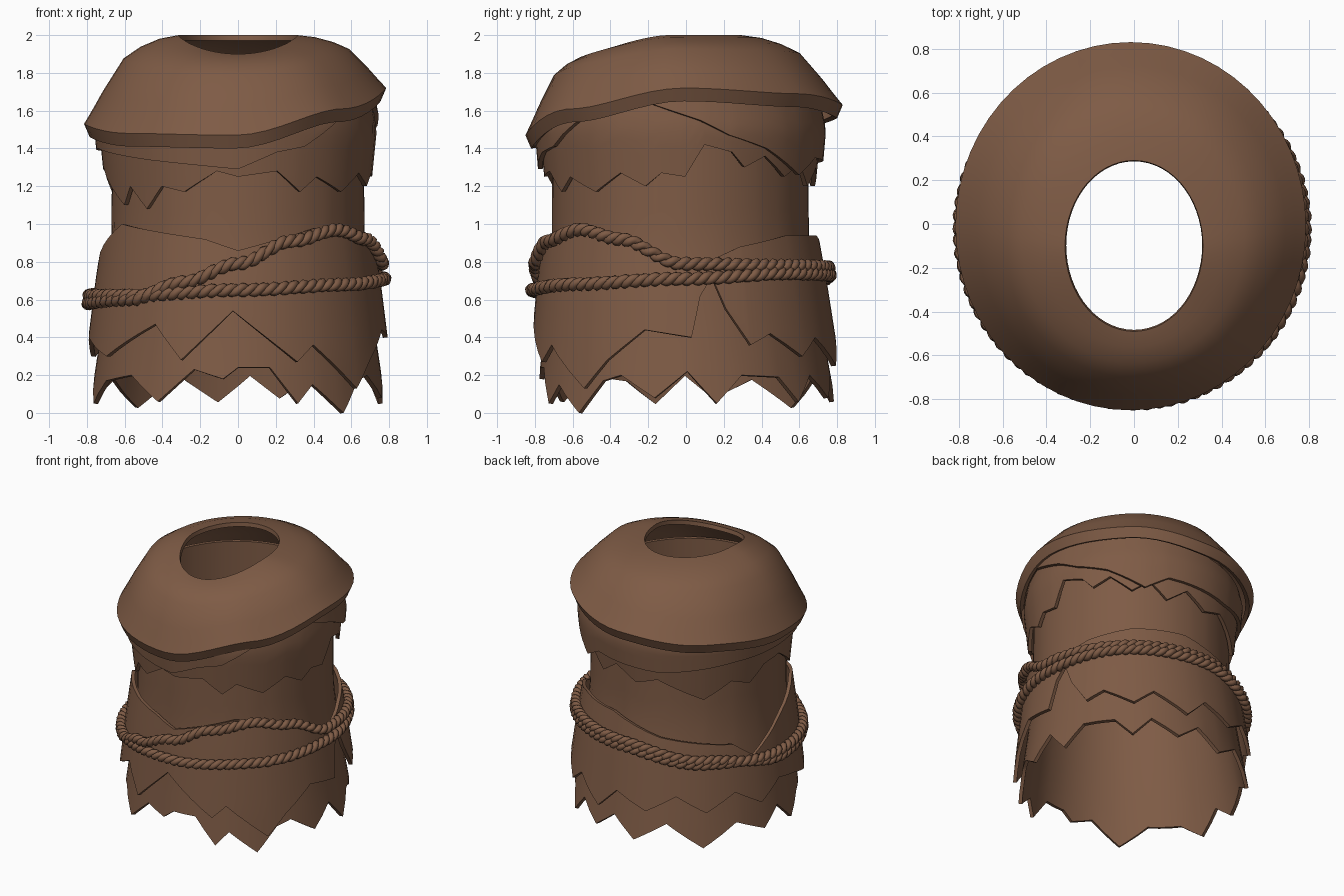
import bpy
import math
from mathutils import Vector

cube = bpy.data.objects.get("Cube")
if cube:
    bpy.data.objects.remove(cube, do_unlink=True)

# One brown cloth colour for everything
brown = bpy.data.materials.new("brown_cloth")
brown.use_nodes = True
brown.diffuse_color = (0.21, 0.105, 0.06, 1)
brown.node_tree.nodes["Principled BSDF"].inputs["Base Color"].default_value = brown.diffuse_color
brown.node_tree.nodes["Principled BSDF"].inputs["Roughness"].default_value = 0.9


def around(points, angle, smooth=False):
    """Interpolate (degrees, height in hundredths) pairs around a closed loop."""
    points = sorted((a % 360, z) for a, z in points)
    points = [(points[-1][0] - 360, points[-1][1])] + points + [(points[0][0] + 360, points[0][1])]
    angle %= 360
    for (a, low), (b, high) in zip(points, points[1:]):
        if a <= angle <= b:
            f = (angle - a) / max(b - a, 1e-6)
            if smooth:
                f = f * f * (3 - 2 * f)
            return (low + (high - low) * f) / 100


def along(profile, z):
    """Radius at a height, from (height, radius) pairs going up."""
    if z <= profile[0][0]:
        return profile[0][1]
    for (a, low), (b, high) in zip(profile, profile[1:]):
        if z <= b:
            return low + (high - low) * (z - a) / (b - a)
    return profile[-1][1]


def place(angle, radius, z):
    """Point on a slightly deep oval; zero degrees is the front, then towards +x."""
    t = math.radians(angle)
    shift = -0.03 * min(z, 1)
    return Vector((radius * math.sin(t), shift - radius * 1.015 * math.cos(t), z))


def shell(name, rings, thickness):
    """Join closed rings, listed from bottom to top, into a thick cloth wall."""
    n = len(rings[0])
    verts = [p for ring in rings for p in ring]
    faces = []
    for j in range(len(rings) - 1):
        for i in range(n):
            k = (i + 1) % n
            faces.append((j * n + i, j * n + k, (j + 1) * n + k, (j + 1) * n + i))
    mesh = bpy.data.meshes.new(name)
    mesh.from_pydata(verts, [], faces)
    mesh.materials.append(brown)
    obj = bpy.data.objects.new(name, mesh)
    bpy.context.collection.objects.link(obj)
    bpy.ops.object.select_all(action="DESELECT")
    obj.select_set(True)
    bpy.context.view_layer.objects.active = obj
    wall = obj.modifiers.new("thickness", "SOLIDIFY")
    wall.thickness = thickness
    wall.offset = -1
    bpy.ops.object.modifier_apply(modifier=wall.name)
    bpy.ops.object.shade_smooth_by_angle(angle=math.radians(35))
    return obj


def cloth(name, top, hem, profile, thickness=0.025, rows=6):
    """Cloth layer between a top line and a torn hem."""
    corners = {a % 360 for a, z in hem} | {a % 360 for a, z in top if len(top) < 20}
    grid = {a for a in range(0, 360, 6) if all(abs(a - c) > 2 for c in corners)}
    angles = sorted(corners | grid)
    rings = []
    for j in range(rows + 1):
        ring = []
        for a in angles:
            low, high = around(hem, a), around(top, a)
            z = low + (high - low) * j / rows
            ring.append(place(a, along(profile, z), z))
        rings.append(ring)
    return shell(name, rings, thickness)


# Inner robe with the lowest torn hem
robe_hem = [(-78, 5), (-66, 17), (-48, 20), (-33, 6), (-18, 23), (-6, 18), (0, 24), (13, 24),
            (24, 5), (31, 15), (45, 0), (56, 17), (64, 20), (78, 8), (91, 22), (102, 5),
            (113, 20), (130, 19), (139, 6), (149, 20), (163, 8), (175, 20), (188, 6),
            (205, 20), (224, 3), (242, 18), (259, 8), (270, 20)]
robe_profile = [(0, 0.79), (0.5, 0.715), (0.9, 0.67), (1.7, 0.665)]
cloth("inner_robe", [(0, 170), (180, 170)], robe_hem, robe_profile, rows=10)

# Wrapped outer skirt, slit on the left side
skirt_hem = [(-78, 38), (-60, 30), (-34, 47), (-22, 28), (-2, 54), (23, 27), (30, 36), (50, 13),
             (60, 28), (75, 44), (93, 40), (97, 62), (102, 72), (107, 55), (116, 36), (125, 42),
             (140, 30), (150, 40), (167, 25), (178, 40), (195, 30), (210, 42), (225, 30),
             (240, 42), (255, 30), (268, 42)]
skirt_top = [(-60, 100), (-14, 92), (0, 86), (35, 98), (50, 96), (95, 78), (102, 81), (115, 88),
             (140, 94), (170, 94), (200, 83), (240, 76), (252, 65), (275, 85)]
skirt_profile = [(0.1, 0.825), (0.3, 0.805), (0.7, 0.755), (1, 0.71)]
cloth("outer_skirt", skirt_top, skirt_hem, skirt_profile)

# Tilted lower edge of the cowl
brim = [(0, 140), (45, 154), (90, 165), (135, 162), (180, 156), (225, 151), (270, 146), (315, 141)]
cape_top = [(a, z + 6) for a, z in brim]

# Two torn capes under the cowl
cape_hem = [(-85, 130), (-60, 110), (-54, 120), (-44, 108), (-35, 120), (-24, 117), (-9, 128),
            (0, 125), (17, 128), (28, 117), (36, 125), (51, 117), (64, 127), (75, 120), (82, 127),
            (92, 125), (100, 142), (112, 138), (118, 130), (128, 136), (140, 125), (150, 132),
            (160, 120), (172, 130), (185, 120), (198, 125), (224, 110), (240, 122), (252, 117),
            (262, 128)]
cloth("lower_cape", cape_top, cape_hem, [(1.1, 0.695), (1.5, 0.735), (1.7, 0.7)])
upper_hem = [(-80, 140), (-40, 134), (0, 129), (16, 138), (28, 141), (50, 159), (75, 165),
             (98, 155), (110, 147), (127, 140), (147, 126), (160, 135), (200, 132), (240, 138)]
cloth("upper_cape", cape_top, upper_hem, [(1.2, 0.735), (1.5, 0.76), (1.7, 0.72)])

# Cowl: a tilted dome closing in on the neck opening
dome = [(0, 0), (0.1, 0.18), (0.2, 0.37), (0.42, 0.74), (0.6, 0.87), (0.8, 0.96), (1, 1)]
rings = [[] for row in range(len(dome) + 1)]
for a in range(0, 360, 6):
    t = math.radians(a)
    edge = around(brim, a, smooth=True)
    out = Vector((math.sin(t), -math.cos(t), 0))
    wide = Vector((0.8 * out.x - 0.015, 0.84 * out.y - 0.01, edge + 0.07))
    dip = max(0, math.cos(t)) ** 1.5
    hole = Vector((0.315 * out.x, 0.39 * out.y - 0.1, 2 - 0.1 * dip))
    rings[0].append(wide - out * 0.03 - Vector((0, 0, 0.07)))
    for ring, (inward, up) in zip(rings[1:], dome):
        p = wide.lerp(hole, inward)
        p.z = wide.z + (hole.z - wide.z) * up
        ring.append(p)
shell("cowl", rings, 0.03)


def rope(name, heights, turns=44, steps=528):
    """Two strands twisted around a closed path that hugs the skirt."""
    curve = bpy.data.curves.new(name, "CURVE")
    curve.dimensions = "3D"
    curve.bevel_depth = 0.022
    curve.bevel_resolution = 1
    for strand in range(2):
        line = curve.splines.new("POLY")
        line.points.add(steps - 1)
        line.use_cyclic_u = True
        for i, point in enumerate(line.points):
            a = 360 * i / steps
            z = around(heights, a, smooth=True)
            twist = math.tau * turns * i / steps + math.pi * strand
            r = along(skirt_profile, z) + 0.022 + 0.016 * math.cos(twist)
            spot = place(a, r, z)
            spot.z += 0.016 * math.sin(twist)
            point.co = (*spot, 1)
        line.use_smooth = True
    curve.materials.append(brown)
    bpy.context.collection.objects.link(bpy.data.objects.new(name, curve))


# Two rope belts that cross at the sides
rope("lower_rope", [(0, 65), (45, 68), (90, 71), (135, 74), (180, 73), (225, 65), (270, 62),
                    (315, 62)])
rope("upper_rope", [(0, 79), (22, 91), (45, 97), (65, 92), (90, 79), (135, 78), (180, 77),
                    (225, 68), (270, 58), (315, 60), (338, 69)])
